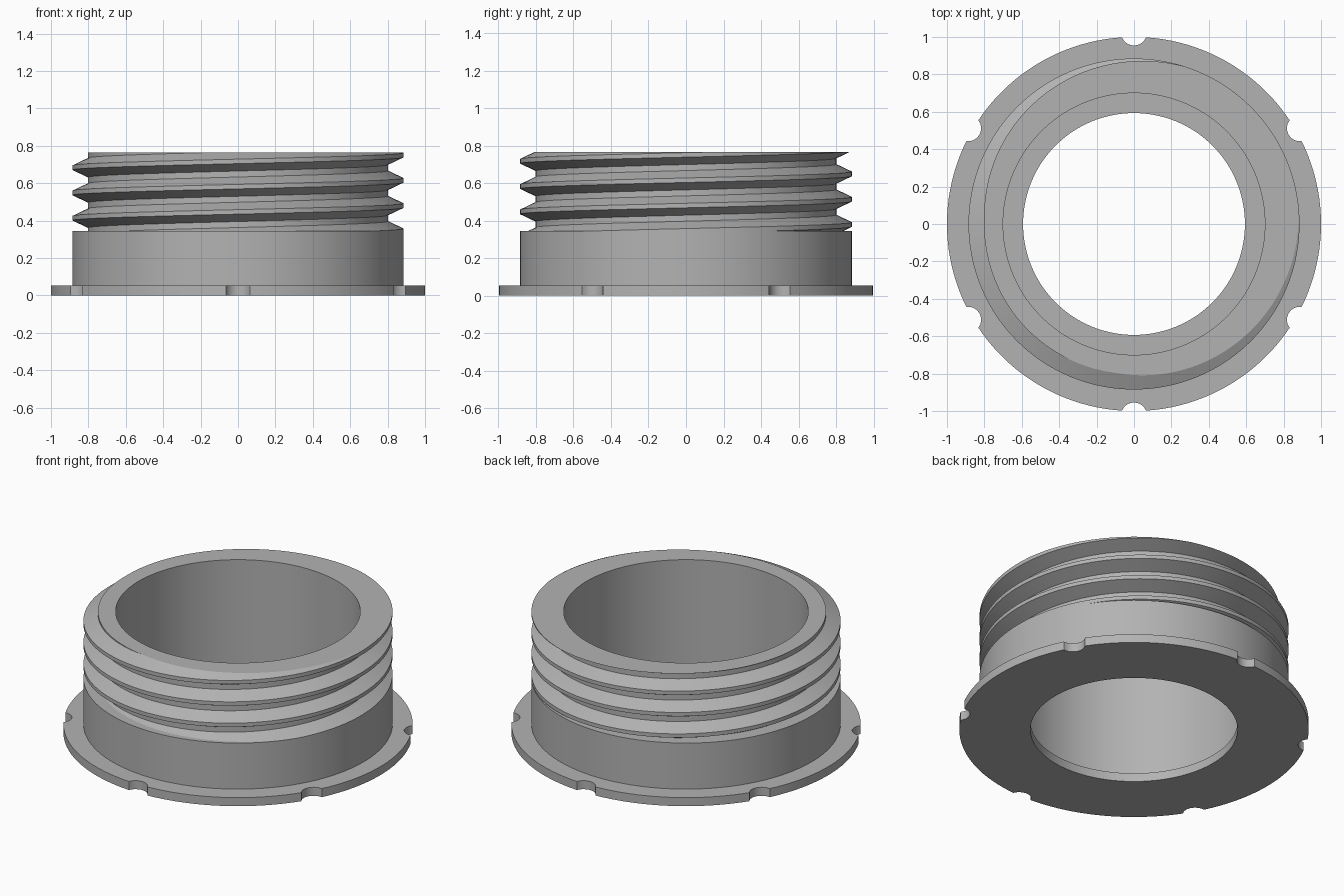
import bpy, bmesh
from math import pi, tau, sin, cos, acos, sqrt

if "Cube" in bpy.data.objects:
    bpy.data.objects.remove(bpy.data.objects["Cube"])

grey = bpy.data.materials.new("plain grey")
grey.use_nodes = True
colour = (0.45, 0.45, 0.45, 1)
grey.diffuse_color = colour
grey.node_tree.nodes["Principled BSDF"].inputs["Base Color"].default_value = colour


def sweep(name, angles, section):
    """Closed (radius, z) section swept around z; it may change with angle."""
    bm = bmesh.new()
    columns = [[bm.verts.new((r * cos(a), r * sin(a), z)) for r, z in section(a)]
               for a in angles]
    for left, right in zip(columns, columns[1:]):
        n = len(left)
        for i in range(n):
            j = (i + 1) % n
            bm.faces.new((left[i], right[i], right[j], left[j]))
    bmesh.ops.remove_doubles(bm, verts=bm.verts, dist=1e-5)
    bmesh.ops.dissolve_degenerate(bm, edges=bm.edges, dist=1e-5)
    bmesh.ops.recalc_face_normals(bm, faces=bm.faces)
    mesh = bpy.data.meshes.new(name)
    bm.to_mesh(mesh)
    bm.free()
    mesh.materials.append(grey)
    obj = bpy.data.objects.new(name, mesh)
    bpy.context.collection.objects.link(obj)
    bpy.ops.object.select_all(action="DESELECT")
    obj.select_set(True)
    bpy.context.view_layer.objects.active = obj
    bpy.ops.object.shade_smooth_by_angle(angle=pi / 9)
    return obj


# Flange: thin ring with six round notches in its rim
FLANGE_TOP, HOLE = 0.054, 0.593
NOTCH_AT, NOTCH_R = 1.025, 0.07
HALF = acos((1 + NOTCH_AT ** 2 - NOTCH_R ** 2) / (2 * NOTCH_AT))
SECTOR = pi / 3


def rim(a):
    off = (a - pi / 6 + SECTOR / 2) % SECTOR - SECTOR / 2
    if abs(off) >= HALF:
        return 1.0
    return NOTCH_AT * cos(off) - sqrt(NOTCH_R ** 2 - (NOTCH_AT * sin(off)) ** 2)


def flange_section(a):
    r = rim(a)
    return [(HOLE, 0), (r, 0), (r, FLANGE_TOP), (HOLE, FLANGE_TOP)]


flange_angles = []
for k in range(6):
    mid = pi / 6 + k * SECTOR
    flange_angles += [mid - HALF + 2 * HALF * i / 14 for i in range(15)]
    flange_angles += [mid + HALF + (SECTOR - 2 * HALF) * i / 20 for i in range(1, 20)]
flange_angles.append(flange_angles[0] + tau)
sweep("notched_flange", flange_angles, flange_section)

# Sleeve: plain collar below, right-handed screw thread above, straight bore
BORE, CREST, ROOT = 0.7, 0.885, 0.802
COLLAR_TOP, TOP, PITCH = 0.345, 0.765, 0.135
CREST_HALF, ROOT_HALF = 0.012, 0.016
FIRST_CREST = 0.75


def thread_radius(z, a):
    d = abs((z - FIRST_CREST - PITCH * a / tau + PITCH / 2) % PITCH - PITCH / 2)
    t = (d - CREST_HALF) / (PITCH / 2 - ROOT_HALF - CREST_HALF)
    return CREST + (ROOT - CREST) * min(max(t, 0), 1)


def sleeve_section(a):
    points = [(BORE, FLANGE_TOP - 0.02), (CREST, FLANGE_TOP - 0.02), (CREST, COLLAR_TOP)]
    for turn in range(-6, 3):
        crest = FIRST_CREST + PITCH * (turn + a / tau)
        for step in (-CREST_HALF, CREST_HALF, PITCH / 2 - ROOT_HALF, PITCH / 2 + ROOT_HALF):
            z = min(max(crest + step, COLLAR_TOP), TOP)
            points.append((thread_radius(z, a), z))
    return points + [(BORE, TOP)]


sweep("threaded_sleeve", [tau * i / 180 for i in range(181)], sleeve_section)
